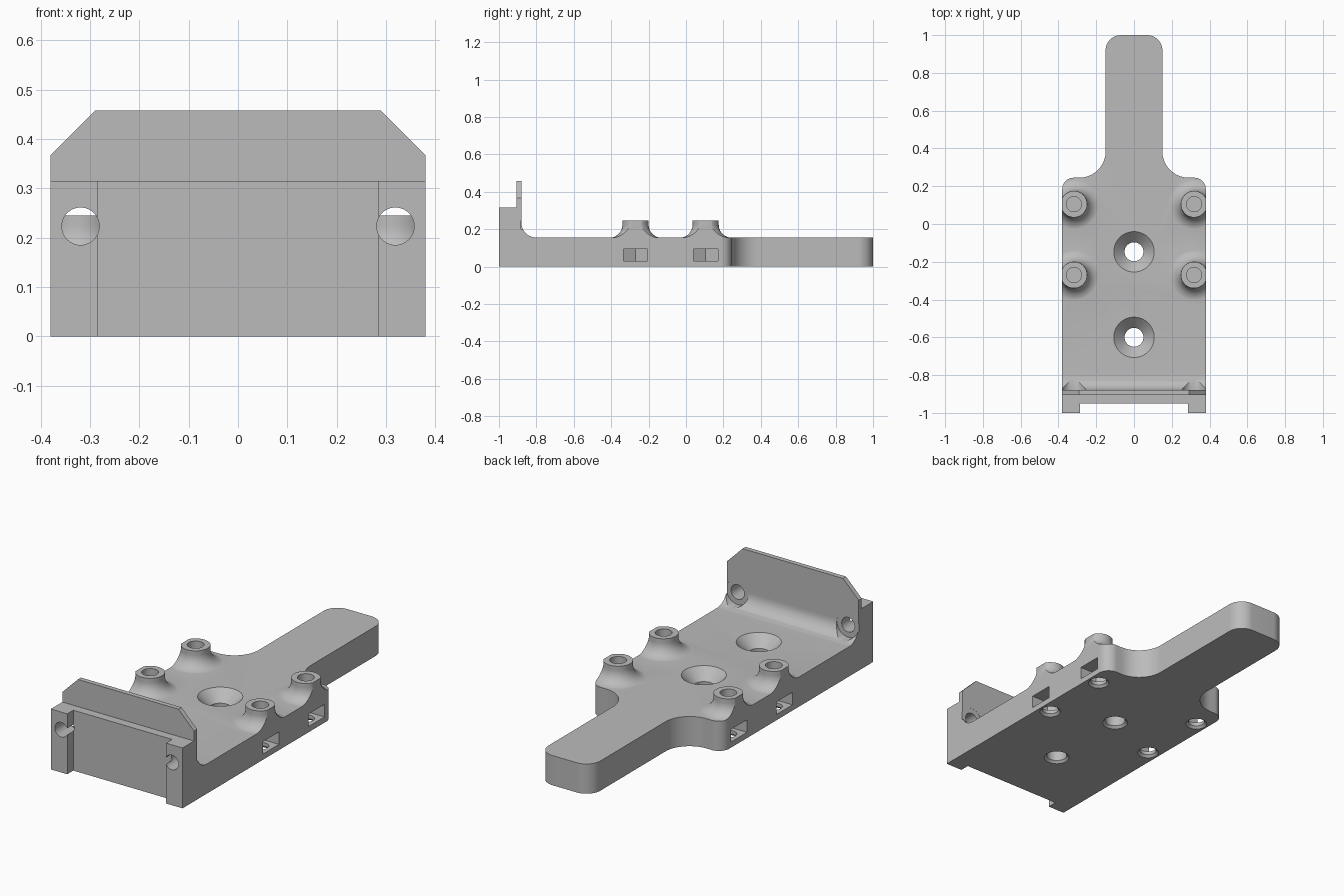
import bpy, bmesh
from math import sin, cos, pi, radians
from mathutils import Matrix, Vector

if "Cube" in bpy.data.objects:
    bpy.data.objects.remove(bpy.data.objects["Cube"])

grey = bpy.data.materials.new("plain grey")
grey.use_nodes = True
GREY = (0.5, 0.5, 0.5, 1)
grey.diffuse_color = GREY
grey.node_tree.nodes["Principled BSDF"].inputs["Base Color"].default_value = GREY


def finish(name, bm):
    bmesh.ops.recalc_face_normals(bm, faces=bm.faces)
    mesh = bpy.data.meshes.new(name)
    bm.to_mesh(mesh)
    bm.free()
    mesh.materials.append(grey)
    ob = bpy.data.objects.new(name, mesh)
    bpy.context.collection.objects.link(ob)
    return ob


def arc(cx, cy, r, start, end, n=16):
    angles = [radians(start + (end - start) * i / n) for i in range(n + 1)]
    return [(cx + r * cos(a), cy + r * sin(a)) for a in angles]


def prism(name, points, low, high, axis="Z"):
    """Extrude a closed 2D outline along Z, X (points are y, z) or Y (points are x, z)."""
    place = {"Z": lambda p: (p[0], p[1], low), "X": lambda p: (low, p[0], p[1]),
             "Y": lambda p: (p[0], low, p[1])}[axis]
    bm = bmesh.new()
    face = bm.faces.new([bm.verts.new(place(p)) for p in points])
    moved = bmesh.ops.extrude_face_region(bm, geom=[face])["geom"]
    step = Vector([(high - low) * (axis == a) for a in "XYZ"])
    bmesh.ops.translate(bm, vec=step, verts=[v for v in moved if isinstance(v, bmesh.types.BMVert)])
    return finish(name, bm)


def lathe(name, profile, x, y, n=48):
    """Turn an (r, z) profile that starts and ends on the axis."""
    bm = bmesh.new()
    verts = [bm.verts.new((r, 0, z)) for r, z in profile]
    edges = [bm.edges.new(pair) for pair in zip(verts, verts[1:])]
    bmesh.ops.spin(bm, geom=verts + edges, cent=(0, 0, 0), axis=(0, 0, 1),
                   angle=2 * pi, steps=n, use_merge=True)
    bmesh.ops.remove_doubles(bm, verts=bm.verts, dist=1e-5)
    bmesh.ops.translate(bm, vec=(x, y, 0), verts=bm.verts)
    return finish(name, bm)


def combine(target, tool, operation):
    mod = target.modifiers.new("combine", "BOOLEAN")
    mod.operation, mod.solver, mod.object = operation, "EXACT", tool
    bpy.ops.object.select_all(action="DESELECT")
    bpy.context.view_layer.objects.active = target
    target.select_set(True)
    bpy.ops.object.modifier_apply(modifier=mod.name)
    bpy.data.objects.remove(tool)


def cut(tool):
    combine(body, tool, "DIFFERENCE")


PLATE, HALF, POST_X = 0.155, 0.38, 0.318
POSTS = [(s, s * POST_X, y) for s in (-1, 1) for y in (-0.27, 0.105)]

# Side profile: plate, filleted end wall and thin lip
side = [(-1.1, -0.1), (1.1, -0.1), (1.1, PLATE)]
side += arc(-0.80, PLATE + 0.08, 0.08, 270, 180)
side += [(-0.88, 0.457), (-0.905, 0.457), (-0.905, 0.315), (-1.1, 0.315)]
body = prism("mounting_plate", side, -0.5, 0.5, "X")

# Flared posts
for s, x, y in POSTS:
    flare = arc(0.14, PLATE + 0.069, 0.07, 270, 180)
    combine(body, lathe("post", [(0, 0.1), (0.14, 0.1)] + flare + [(0.07, 0.245), (0, 0.245)], x, y), "UNION")

# Plan outline: front tabs, body, narrow handle
half = [(0.285, -0.95), (0.285, -1), (HALF, -1)]
half += arc(0.32, 0.185, 0.06, 0, 90)
half += arc(0.29, 0.385, 0.14, 270, 180)
half += arc(0.07, 0.92, 0.08, 0, 90)
outline = half + [(-x, y) for x, y in reversed(half)]
combine(body, prism("outline", outline, 0, 0.6), "INTERSECT")

# Chamfered lip corners, wall screw holes and their counterbores
for s in (-1, 1):
    cut(prism("lip_corner", [(s * 0.28, 0.467), (s * 0.39, 0.357), (s * 0.39, 0.467)], -0.95, -0.8, "Y"))
    cut(prism("wall_hole", arc(s * 0.319, 0.223, 0.038, 0, 360, 40)[:-1], -1.1, -0.7, "Y"))
    cut(prism("wall_counterbore", arc(s * 0.319, 0.223, 0.065, 0, 360, 40)[:-1], -0.881, -0.75, "Y"))

# Countersunk centre holes
for y in (-0.6, -0.147):
    cut(lathe("centre_hole", [(0, -0.01), (0.072, -0.01), (0.05, 0.012), (0.05, 0.098),
                              (0.117, 0.165), (0, 0.165)], 0, y))

# Post holes, underside holes and nut slots open to the sides
for s, x, y in POSTS:
    cut(lathe("post_hole", [(0, 0.11), (0.04, 0.11), (0.04, 0.3), (0, 0.3)], x, y))
    cut(lathe("under_hole", [(0, -0.01), (0.062, -0.01), (0.04, 0.012), (0.04, 0.06), (0, 0.06)], x, y))
    slot = [(-0.075, 0), (-0.037, -0.065), (0.1, -0.065), (0.1, 0.065), (-0.037, 0.065)]
    cut(prism("nut_slot", [(x + s * u, y + v) for u, v in slot], 0.03, 0.095))

bpy.ops.object.shade_smooth_by_angle(angle=radians(30))
